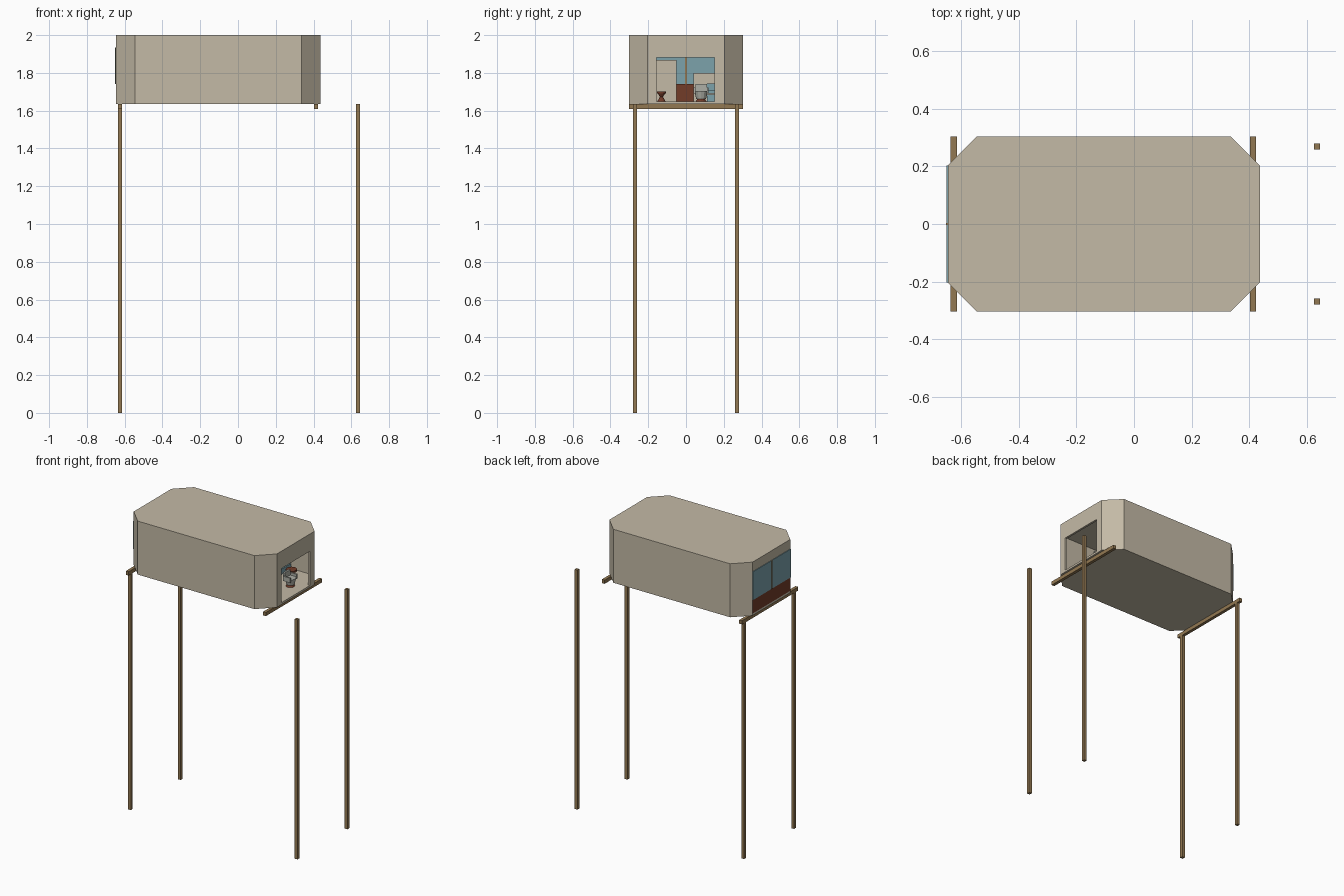
import bpy, bmesh, math
from mathutils import Matrix

if "Cube" in bpy.data.objects:
    bpy.data.objects.remove(bpy.data.objects["Cube"])


def mat(name, rgb):
    m = bpy.data.materials.new(name)
    m.diffuse_color = (*rgb, 1)
    m.use_nodes = True
    m.node_tree.nodes["Principled BSDF"].inputs["Base Color"].default_value = m.diffuse_color
    return m


BEIGE = mat("beige plaster", (0.55, 0.49, 0.38))
WOOD = mat("light wood", (0.29, 0.19, 0.085))
GLASS = mat("blue glass", (0.20, 0.36, 0.41))
RED = mat("red brown wood", (0.17, 0.045, 0.022))
GREY = mat("pale grey fabric", (0.42, 0.43, 0.38))


def finish(name, bm, m):
    bmesh.ops.recalc_face_normals(bm, faces=bm.faces)
    me = bpy.data.meshes.new(name)
    bm.to_mesh(me)
    bm.free()
    me.materials.append(m)
    ob = bpy.data.objects.new(name, me)
    bpy.context.collection.objects.link(ob)
    return ob


def box(name, x, y, z, m):
    """Box from (min, max) pairs."""
    bm = bmesh.new()
    bmesh.ops.create_cube(bm, size=1)
    for v in bm.verts:
        v.co = [r[0] if c < 0 else r[1] for c, r in zip(v.co, (x, y, z))]
    return finish(name, bm, m)


def prism(name, pts, z0, z1, m):
    """Upright extrusion of a plan outline."""
    bm = bmesh.new()
    f = bm.faces.new([bm.verts.new((x, y, z0)) for x, y in pts])
    top = bmesh.ops.extrude_face_region(bm, geom=[f])["geom"]
    for v in top:
        if isinstance(v, bmesh.types.BMVert):
            v.co.z = z1
    return finish(name, bm, m)


def cone(name, x, y, z0, z1, r0, r1, m):
    bm = bmesh.new()
    bmesh.ops.create_cone(bm, cap_ends=True, segments=12, radius1=r0, radius2=r1, depth=z1 - z0,
                          matrix=Matrix.Translation((x, y, (z0 + z1) / 2)))
    return finish(name, bm, m)


X0, X1, Y, C, T = -0.645, 0.436, 0.303, 0.1, 0.014
Z0, Z1 = 1.635, 2.0


def outline(d):
    """Chamfered plan outline, inset by d."""
    a, b, y = X0 + d, X1 - d, Y - d
    c = C - d * (2 - math.sqrt(2))
    return [(a + c, -y), (b - c, -y), (b, -y + c), (b, y - c),
            (b - c, y), (a + c, y), (a, y - c), (a, -y + c)]


# Shell: floor, roof and mitred walls; the two ends are built separately
outer, inner = outline(0), outline(T)
prism("floor", outer, Z0, Z0 + T, BEIGE)
prism("roof", outer, Z1 - T, Z1, BEIGE)
names = ["front_wall", "front_right_corner", None, "back_right_corner",
         "back_wall", "back_left_corner", None, "front_left_corner"]
for i, n in enumerate(names):
    if n:
        j = (i + 1) % 8
        prism(n, [outer[i], outer[j], inner[j], inner[i]], Z0 + T, Z1 - T, BEIGE)

# Right end with doorway
E = Y - C
xr = (X1 - T, X1)
box("doorway_side_front", xr, (-E, -0.155), (Z0 + T, Z1 - T), BEIGE)
box("doorway_side_back", xr, (0.152, E), (Z0 + T, Z1 - T), BEIGE)
box("doorway_header", xr, (-0.155, 0.152), (1.882, Z1 - T), BEIGE)

# Left end: header, two panes, mullion and wooden lower panel
xl = (X0, X0 + T)
box("window_header", xl, (-E, E), (1.935, Z1 - T), BEIGE)
box("lower_panel", xl, (-E, E), (Z0 + T, 1.742), RED)
for n, a, b in (("front", -E, -0.004), ("back", 0.004, E)):
    box("window_pane_" + n, (X0 - 0.004, X0 + 0.006), (a, b), (1.742, 1.935), GLASS)
box("window_mullion", (-0.651, X0 + 0.01), (-0.004, 0.004), (1.742, 1.935), WOOD)

# Cross beams and posts
for n, a in (("left", -0.635), ("right", 0.402)):
    box(n + "_beam", (a, a + 0.021), (-Y, Y), (1.61, Z0), WOOD)
for n, a, top in (("left", -0.635, 1.61), ("right", 0.624, Z0)):
    for m, s in (("front", -1), ("back", 1)):
        y = 0.269 * s
        box(f"{n}_{m}_post", (a, a + 0.021), (y - 0.0105, y + 0.0105), (0, top), WOOD)

# Interior rooms and fittings
F = Z0 + T
box("tall_partition", (-0.4, -0.05), (-0.288, -0.05), (F, 1.868), BEIGE)
box("low_partition", (-0.15, -0.05), (0.04, 0.288), (F, 1.80), BEIGE)
box("sofa_base", (0.0, 0.2), (0.112, 0.285), (F, 1.685), GLASS)
box("sofa_cushion", (0.0, 0.2), (0.115, 0.285), (1.69, 1.71), GLASS)
box("sofa_back", (0.0, 0.03), (0.112, 0.285), (1.71, 1.745), GLASS)

# Stool with an hourglass pedestal
sx, sy = 0.3, -0.13
cone("stool_foot", sx, sy, F, 1.673, 0.022, 0.008, RED)
cone("stool_stem", sx, sy, 1.673, 1.692, 0.008, 0.02, RED)
cone("stool_seat", sx, sy, 1.692, 1.702, 0.023, 0.023, RED)

# Small table and armchair near the doorway
cone("table_stem", 0.27, 0.19, F, 1.69, 0.01, 0.01, RED)
cone("table_top", 0.27, 0.19, 1.69, 1.702, 0.035, 0.035, RED)
cx, cy = 0.34, 0.08
cone("chair_base", cx, cy, F, 1.662, 0.028, 0.02, RED)
cone("chair_seat", cx, cy, 1.662, 1.705, 0.026, 0.036, GREY)
box("chair_back", (cx - 0.035, cx - 0.022), (cy - 0.03, cy + 0.03), (1.70, 1.742), GREY)
for n, s in (("front", -1), ("back", 1)):
    box("chair_arm_" + n, (cx - 0.03, cx + 0.025), (cy + s * 0.035 - 0.005, cy + s * 0.035 + 0.005),
        (1.69, 1.722), GREY)
